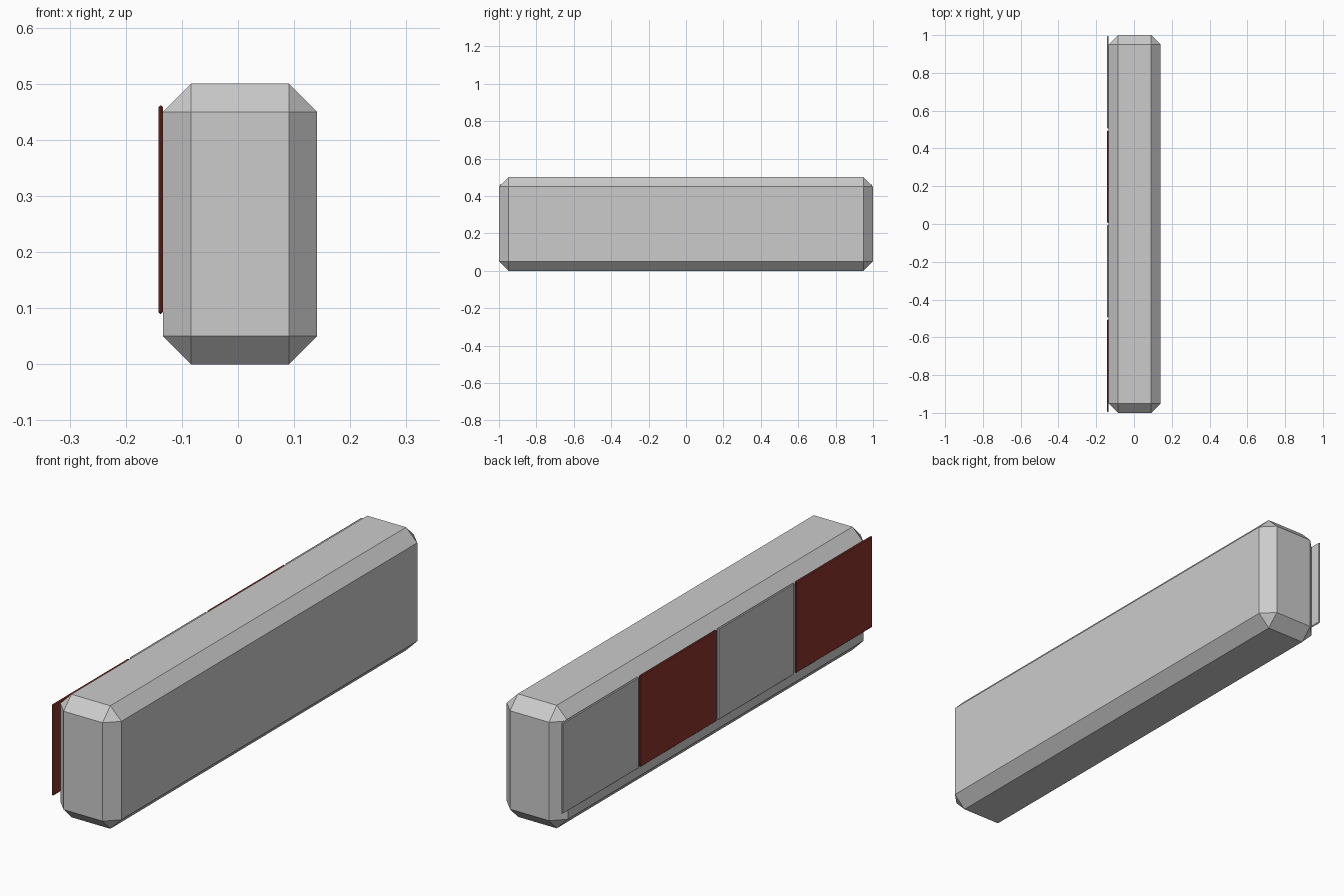
import bpy, bmesh

if "Cube" in bpy.data.objects:
    bpy.data.objects.remove(bpy.data.objects["Cube"])


def chamfered_box(name, lo, hi, chamfer, mat=None):
    """Box between two corners with every edge cut flat."""
    bm = bmesh.new()
    bmesh.ops.create_cube(bm, size=1)
    for v in bm.verts:
        v.co = [lo[i] if v.co[i] < 0 else hi[i] for i in range(3)]
    bmesh.ops.bevel(bm, geom=bm.edges[:], offset=chamfer, segments=1,
                    affect='EDGES', profile=0.5)
    mesh = bpy.data.meshes.new(name)
    bm.to_mesh(mesh)
    bm.free()
    if mat:
        mesh.materials.append(mat)
    obj = bpy.data.objects.new(name, mesh)
    bpy.context.collection.objects.link(obj)
    return obj


red = bpy.data.materials.new("red_paint")
red.diffuse_color = (0.27, 0.035, 0.025, 1)
red.use_nodes = True
red.node_tree.nodes["Principled BSDF"].inputs["Base Color"].default_value = red.diffuse_color

# Main barrier block
chamfered_box("barrier_body", (-0.134, -1, 0), (0.141, 1, 0.5), 0.05)

# Alternating red and grey panels along the left face
for i in range(4):
    y = -0.75 + 0.5 * i
    is_red = i % 2 == 0
    chamfered_box(f"{'red' if is_red else 'grey'}_panel_{i + 1}",
                  (-0.142, y - 0.245, 0.09), (-0.134, y + 0.245, 0.461),
                  0.003, red if is_red else None)
